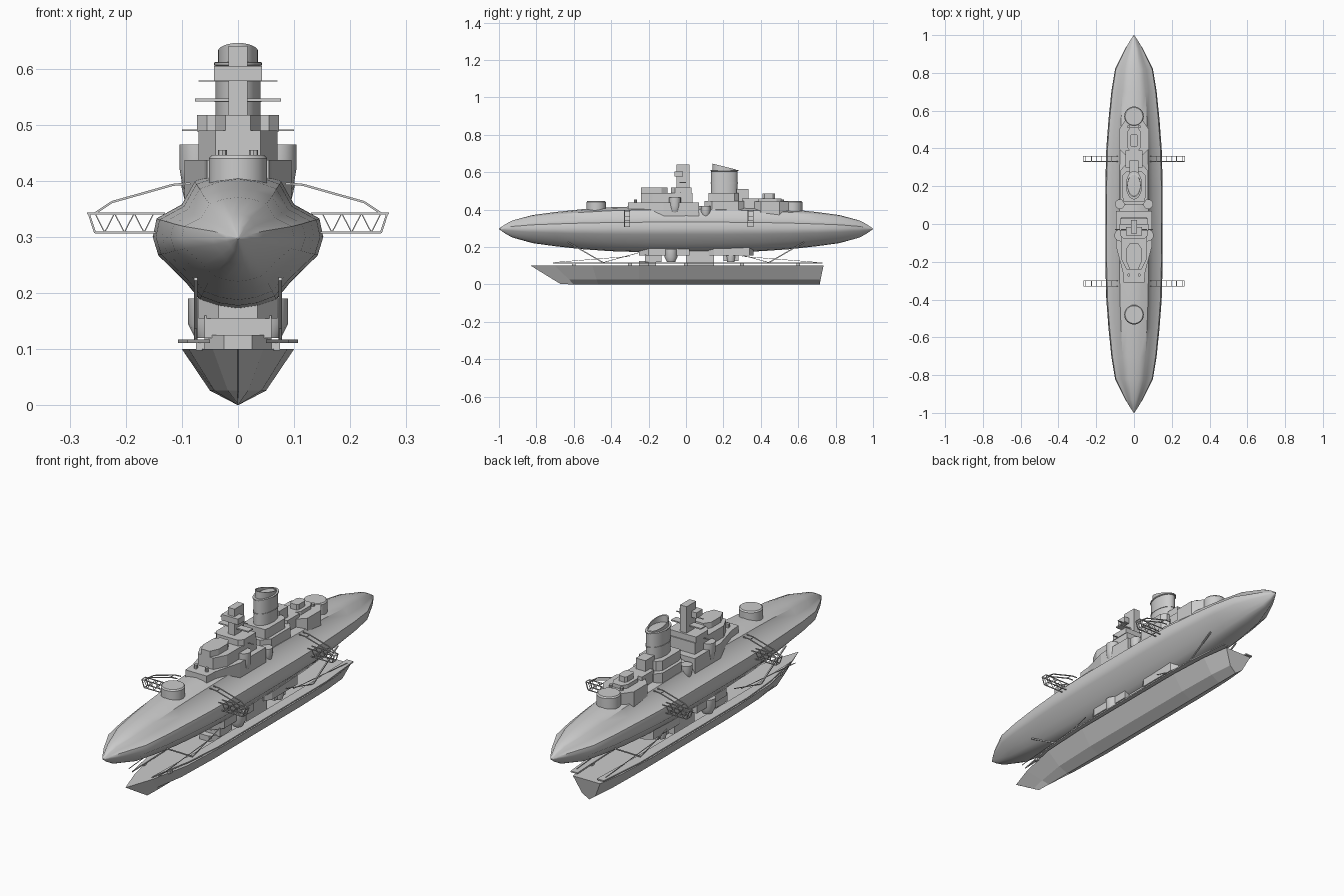
import bpy, math
from mathutils import Vector

if "Cube" in bpy.data.objects:
    bpy.data.objects.remove(bpy.data.objects["Cube"])


def make(name, verts, faces, smooth=0):
    me = bpy.data.meshes.new(name)
    me.from_pydata(verts, [], faces)
    ob = bpy.data.objects.new(name, me)
    bpy.context.collection.objects.link(ob)
    bpy.context.view_layer.objects.active = ob
    ob.select_set(True)
    bpy.ops.object.mode_set(mode='EDIT')
    bpy.ops.mesh.select_all(action='SELECT')
    bpy.ops.mesh.remove_doubles(threshold=1e-5)
    bpy.ops.mesh.normals_make_consistent(inside=False)
    bpy.ops.object.mode_set(mode='OBJECT')
    if smooth:
        bpy.ops.object.shade_smooth_by_angle(angle=math.radians(smooth))
    ob.select_set(False)
    return ob


def loft(name, rings, smooth=0):
    n = len(rings[0])
    verts = [p for r in rings for p in r]
    faces = [(k * n + i, k * n + (i + 1) % n, (k + 1) * n + (i + 1) % n, (k + 1) * n + i)
             for k in range(len(rings) - 1) for i in range(n)]
    faces += [tuple(range(n)), tuple(range((len(rings) - 1) * n, len(rings) * n))]
    return make(name, verts, faces, smooth)


def prism(name, pts, z0, z1):
    return loft(name, [[(x, y, z) for x, y in pts] for z in (z0, z1)])


def house(name, half, z0, z1):
    # symmetric deckhouse from half outline (x, y)
    return prism(name, half + [(-x, y) for x, y in reversed(half)], z0, z1)


def box(name, x0, x1, y0, y1, z0, z1):
    return prism(name, [(x0, y0), (x1, y0), (x1, y1), (x0, y1)], z0, z1)


def cyl(name, x, y, levels, n=20, sy=1.0):
    # turned part: levels are (radius, z)
    t = [2 * math.pi * i / n for i in range(n)]
    return loft(name, [[(x + r * math.cos(a), y + sy * r * math.sin(a), z) for a in t] for r, z in levels], 35)


def bar(name, p, q, r=0.0018):
    p, q = Vector(p), Vector(q)
    d = (q - p).normalized()
    u = d.cross(Vector((0, 1, 0)) if abs(d.y) < 0.9 else Vector((1, 0, 0))).normalized() * r
    v = d.cross(u)
    return loft(name, [[tuple(c + s) for s in (u + v, u - v, -u - v, v - u)] for c in (p, q)])


# Upper lobed hull
half = [(0, .123), (.04, .117), (.077, .103), (.1, .061), (.145, .036), (.152, .003),
        (.142, -.03), (.094, -.077), (.068, -.109), (.035, -.122), (0, -.127)]
section = half + [(-x, z) for x, z in reversed(half[1:-1])]
ends = [(1, .01, .01), (.97, .14, .18), (.93, .3, .36), (.82, .66, .6), (.7, .79, .73),
        (.55, .89, .86), (.4, .965, .94), (.2, 1, .99)]
stations = [(-y, a, b) for y, a, b in ends] + [(0, 1, 1)] + list(reversed(ends))
loft("upper_hull", [[(x * a, y, .297 + z * b) for x, z in section] for y, a, b in stations], 40)

# Lower boat hull: y deck, y keel, half beam, chine beam
boat = [(-.83, -.67, .001, .001), (-.7, -.6, .045, .018), (-.5, -.47, .088, .042), (-.25, -.25, .1, .05),
        (.4, .4, .1, .05), (.6, .6, .09, .045), (.735, .715, .07, .035)]
loft("lower_hull", [[(b, yd, .1), (c, yd + (yk - yd) * .75, .026), (0, yk, .002 * (k == 0)),
                     (-c, yd + (yk - yd) * .75, .026), (-b, yd, .1)]
                    for k, (yd, yk, b, c) in enumerate(boat)])

# Side gangways, struts and rails on the lower deck
for s in (-1, 1):
    prism("side_gangway", [(s * x, y) for x, y in
          [(.05, -.71), (.09, -.5), (.107, -.3), (.107, .5), (.085, .73), (.05, .73), (.06, .5), (.06, -.4)]],
          .111, .117)
    for y in (-.6, -.3, 0, .3, .6):
        box("gangway_support", *sorted((s * .06, s * .075)), y - .01, y + .01, .098, .112)
    for e in (-1, 1):
        bar("main_strut", (s * .075, e * .63, .225), (s * .075, e * .44, .115), .003)
        bar("brace", (s * .075, e * .44, .118), (s * .075, e * .25, .17), .0015)
        bar("long_brace", (s * .075, e * .7, .118), (s * .075, e * .3, .15), .0012)

# Structure hanging between the hulls
house("hanging_house_front", [(.035, -.25), (.07, -.2), (.07, .02), (.04, .02)], .155, .2)
house("hanging_house_rear", [(.05, .12), (.07, .15), (.07, .34), (.04, .36)], .155, .2)
house("keel_house", [(.06, -.22), (.06, -.13), (.04, -.13)], .12, .16)
house("middle_column", [(.045, 0), (.045, .15)], .098, .2)
house("front_pedestal", [(.025, -.25), (.06, -.2), (.06, -.16)], .098, .125)
house("rear_pedestal", [(.05, .2), (.05, .28)], .125, .2)
for s in (-1, 1):
    cyl("lower_sponson", s * .055, -.08, [(.022, .12), (.034, .145), (.034, .19)], 16)
    cyl("lower_gun_tub", s * .04, .24, [(.02, .12), (.025, .15), (.025, .19)], 16)

# Turret barbettes
for y in (-.48, .57):
    cyl("turret_base", 0, y, [(.052, .37), (.052, .44), (.047, .446)], 24)

# Forward deckhouse and bridge
house("forward_deck", [(.055, -.31), (.06, -.25), (.095, -.12), (.095, .07)], .36, .437)
house("forward_house", [(.04, -.24), (.07, -.18), (.07, .035)], .43, .49)
house("bridge", [(.022, -.24), (.04, -.2), (.04, -.13), (.02, -.1)], .49, .517)
house("chart_house", [(.055, -.08), (.073, -.06), (.073, .03)], .488, .517)
box("tower", -.017, .017, -.05, .02, .5, .64)
box("range_finder", -.043, .043, -.062, -.015, .578, .605)
for z, w in ((.49, .1), (.578, .07)):
    box("yard", -w, w, -.032, -.026, z - .001, z + .001)
box("lookout_platform", -.077, .077, -.035, .0, .541, .547)
for x in (-.028, .028):
    for y in (-.27, .515):
        cyl("vent", x, y, [(.008, .42), (.008, .455)], 8)

# Midship base and funnel
house("funnel_base", [(.045, .1), (.075, .14), (.075, .28), (.05, .31)], .38, .445)
house("funnel_house", [(.055, .12), (.06, .14), (.06, .26), (.04, .28)], .44, .49)
cyl("funnel", 0, .205, [(.04, .44), (.04, .605), (.043, .606), (.043, .611), (.036, .612)], 24, 1.75)


def rim(r, top, n=24):
    pts = []
    for i in range(n):
        a = 2 * math.pi * i / n
        y = 1.75 * r * math.sin(a)
        pts.append((r * math.cos(a), .205 + y, .63 - .25 * y if top else .608))
    return pts


loft("funnel_cap", [rim(.036, 0), rim(.036, 1), rim(.032, 1), rim(.032, 0)], 35)
cyl("funnel_band", 0, .205, [(.042, .54), (.042, .545)], 24, 1.75)
box("boat_crane_house", -.025, .025, .27, .335, .43, .51)
box("aft_passage", -.045, .045, .3, .39, .38, .46)

# Aft deckhouse
house("aft_deck", [(.04, .36), (.08, .4), (.08, .5), (.045, .55)], .36, .443)
house("aft_house", [(.022, .385), (.038, .41), (.038, .485), (.022, .51)], .44, .46)
house("aft_director", [(.015, .41), (.022, .42), (.022, .465), (.015, .475)], .46, .485)

# Side gun sponsons
for s in (-1, 1):
    cyl("large_sponson", s * .072, -.06, [(.014, .37), (.027, .39), (.032, .42), (.032, .465)], 16)
    cyl("small_sponson", s * .075, .105, [(.012, .35), (.02, .365), (.026, .39), (.026, .42)], 16)

# Truss outriggers
for s in (-1, 1):
    for yc in (-.315, .345):
        for y in (yc - .014, yc + .014):
            bar("top_chord", (s * .13, y, .342), (s * .268, y, .342))
            bar("bottom_chord", (s * .13, y, .308), (s * .255, y, .308))
            xs = [.15 + i * .0175 for i in range(7)]
            for i, x in enumerate(xs[:-1]):
                z0, z1 = (.308, .342) if i % 2 else (.342, .308)
                bar("web", (s * x, y, z0), (s * xs[i + 1], y, z1), .001)
            bar("end_web", (s * .255, y, .308), (s * .266, y, .342))
            path = [(.085, .395), (.115, .393), (.225, .362), (.255, .342)]
            for (xa, za), (xb, zb) in zip(path, path[1:]):
                bar("stay_arm", (s * xa, y, za), (s * xb, y, zb), .002)
        for x, z in ((.268, .342), (.255, .308), (.225, .362), (.2, .342), (.17, .308), (.12, .392)):
            bar("cross_tie", (s * x, yc - .014, z), (s * x, yc + .014, z), .0014)
